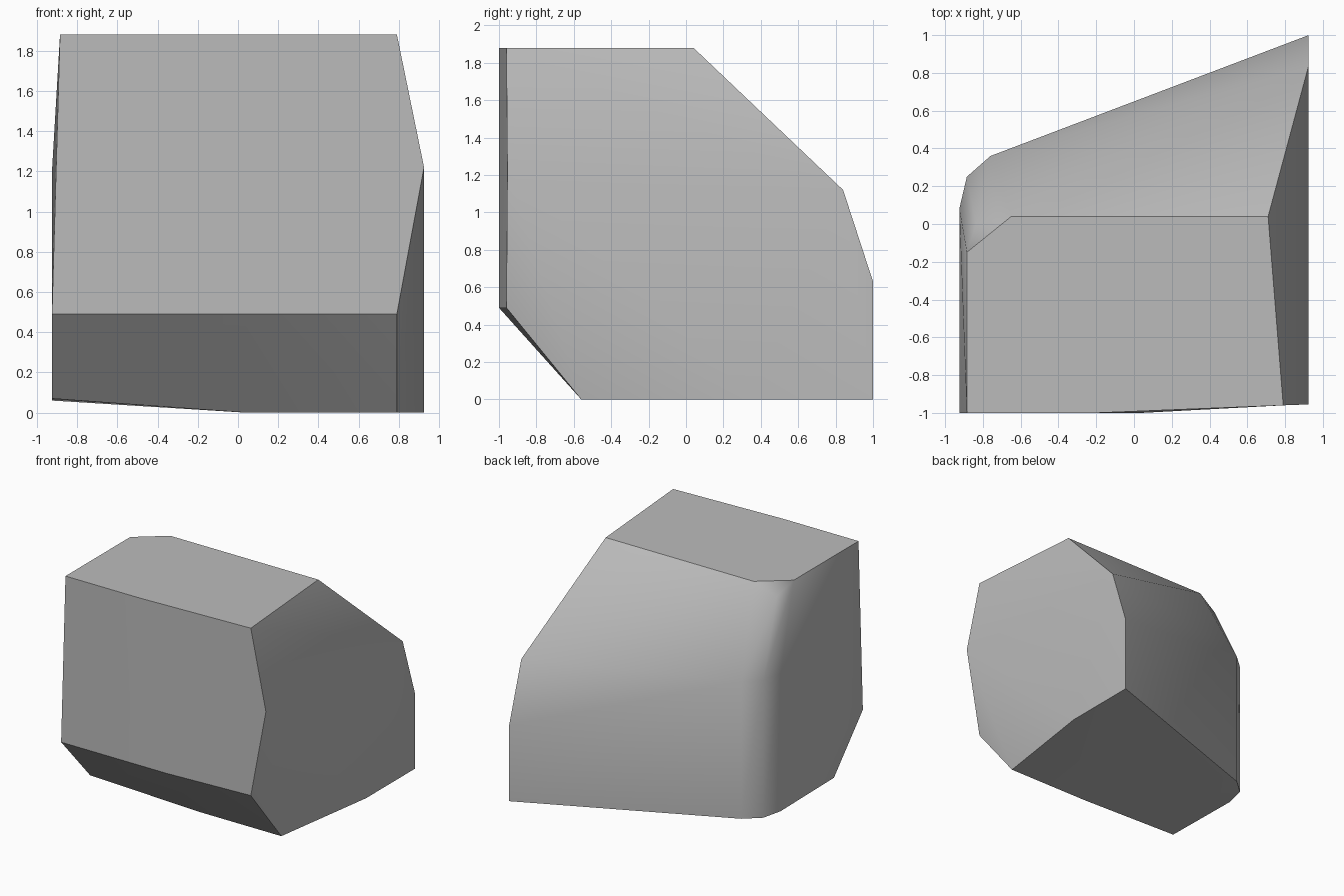
import bpy, bmesh, math

cube = bpy.data.objects.get("Cube")
if cube:
    bpy.data.objects.remove(cube, do_unlink=True)

# Corner points of the chiselled boulder, grouped by region
right_side = [(.79, -.96, 1.88), (.925, -.955, 1.22), (.79, -.96, .49),
              (.79, -.56, 0), (.925, .36, 0), (.925, 1, 0),
              (.925, 1, .63), (.925, .84, 1.12), (.71, .04, 1.88)]
front_bend = [(-.2, -1, 1.88), (.04, -1, .49), (.04, -.56, 0)]
left_front = [(-.885, -1, 1.88), (-.925, -1, .49), (-.925, -.62, .07)]
left_top = [(-.885, -.15, 1.88), (-.65, .04, 1.88), (-.835, 0, 1.79)]

# Rounded back left corner: each outline point has a lower and an upper corner
corner = [(x, y, z) for x, y in [(-.925, .08), (-.885, .25), (-.76, .36)]
          for z in (.06, 1.2)]

# Wrap the points in a convex shell
bm = bmesh.new()
for p in right_side + front_bend + left_front + left_top + corner:
    bm.verts.new(p)
bmesh.ops.convex_hull(bm, input=bm.verts[:])
loose = [v for v in bm.verts if not v.link_faces]
bmesh.ops.delete(bm, geom=loose, context='VERTS')
bmesh.ops.dissolve_limit(bm, angle_limit=math.radians(1),
                         verts=bm.verts[:], edges=bm.edges[:])
bmesh.ops.recalc_face_normals(bm, faces=bm.faces[:])
mesh = bpy.data.meshes.new("boulder")
bm.to_mesh(mesh)
bm.free()

# Stone material
stone = bpy.data.materials.new("grey stone")
stone.use_nodes = True
colour = (.5, .5, .5, 1)
stone.diffuse_color = colour
stone.node_tree.nodes["Principled BSDF"].inputs["Base Color"].default_value = colour
mesh.materials.append(stone)

boulder = bpy.data.objects.new("boulder", mesh)
bpy.context.collection.objects.link(boulder)

# Soft facets with crisp main edges
bpy.ops.object.select_all(action='DESELECT')
boulder.select_set(True)
bpy.context.view_layer.objects.active = boulder
bpy.ops.object.shade_smooth_by_angle(angle=math.radians(38))
